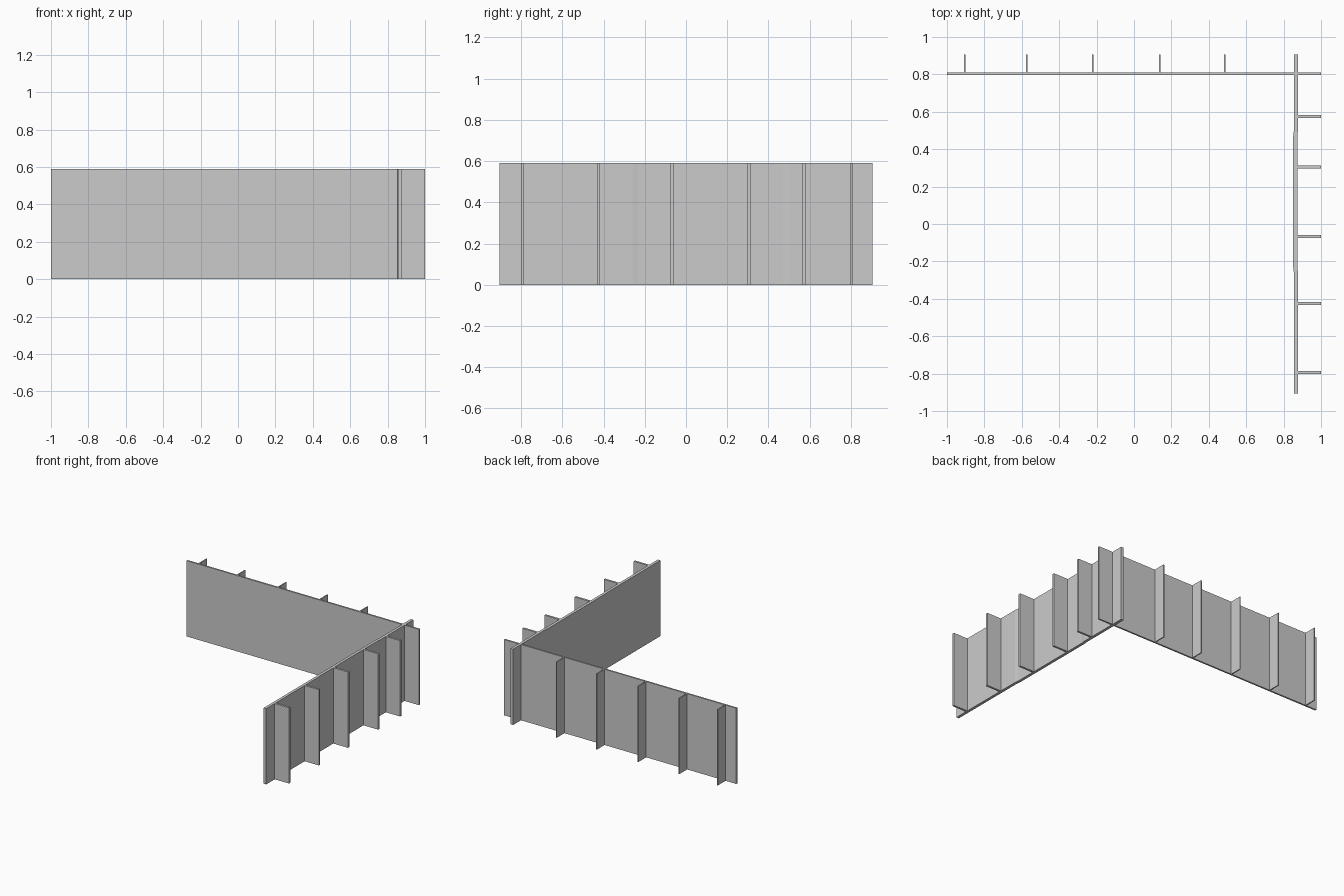
import bpy, bmesh

if "Cube" in bpy.data.objects:
    bpy.data.objects.remove(bpy.data.objects["Cube"])

H = 0.59  # common panel height


def prism(name, outline):
    """Extrude a plan outline (x, y) from the floor to the panel height."""
    bm = bmesh.new()
    face = bm.faces.new([bm.verts.new((x, y, 0)) for x, y in outline])
    res = bmesh.ops.extrude_face_region(bm, geom=[face])
    top = [v for v in res["geom"] if isinstance(v, bmesh.types.BMVert)]
    bmesh.ops.translate(bm, verts=top, vec=(0, 0, H))
    bmesh.ops.recalc_face_normals(bm, faces=bm.faces)
    mesh = bpy.data.meshes.new(name)
    bm.to_mesh(mesh)
    bm.free()
    obj = bpy.data.objects.new(name, mesh)
    bpy.context.collection.objects.link(obj)


def plank(name, x0, x1, y0, y1):
    prism(name, [(x0, y0), (x1, y0), (x1, y1), (x0, y1)])


# long back wall, running past the corner
plank("back_wall", -1, 1, 0.797, 0.81)

# side wall, its middle stretch set very slightly inwards
path = [(0.855, -0.905), (0.855, -0.26), (0.851, -0.23),
        (0.851, 0.47), (0.855, 0.50), (0.855, 0.905)]
prism("side_wall", path + [(x + 0.022, y) for x, y in reversed(path)])

# upright ribs behind the back wall
for i, x in enumerate((-0.904, -0.573, -0.22, 0.138, 0.484)):
    plank(f"back_rib_{i + 1}", x - 0.004, x + 0.004, 0.804, 0.905)

# upright ribs outside the side wall
for i, y in enumerate((-0.793, -0.425, -0.066, 0.305, 0.574)):
    plank(f"side_rib_{i + 1}", 0.865, 1, y - 0.008, y + 0.008)
